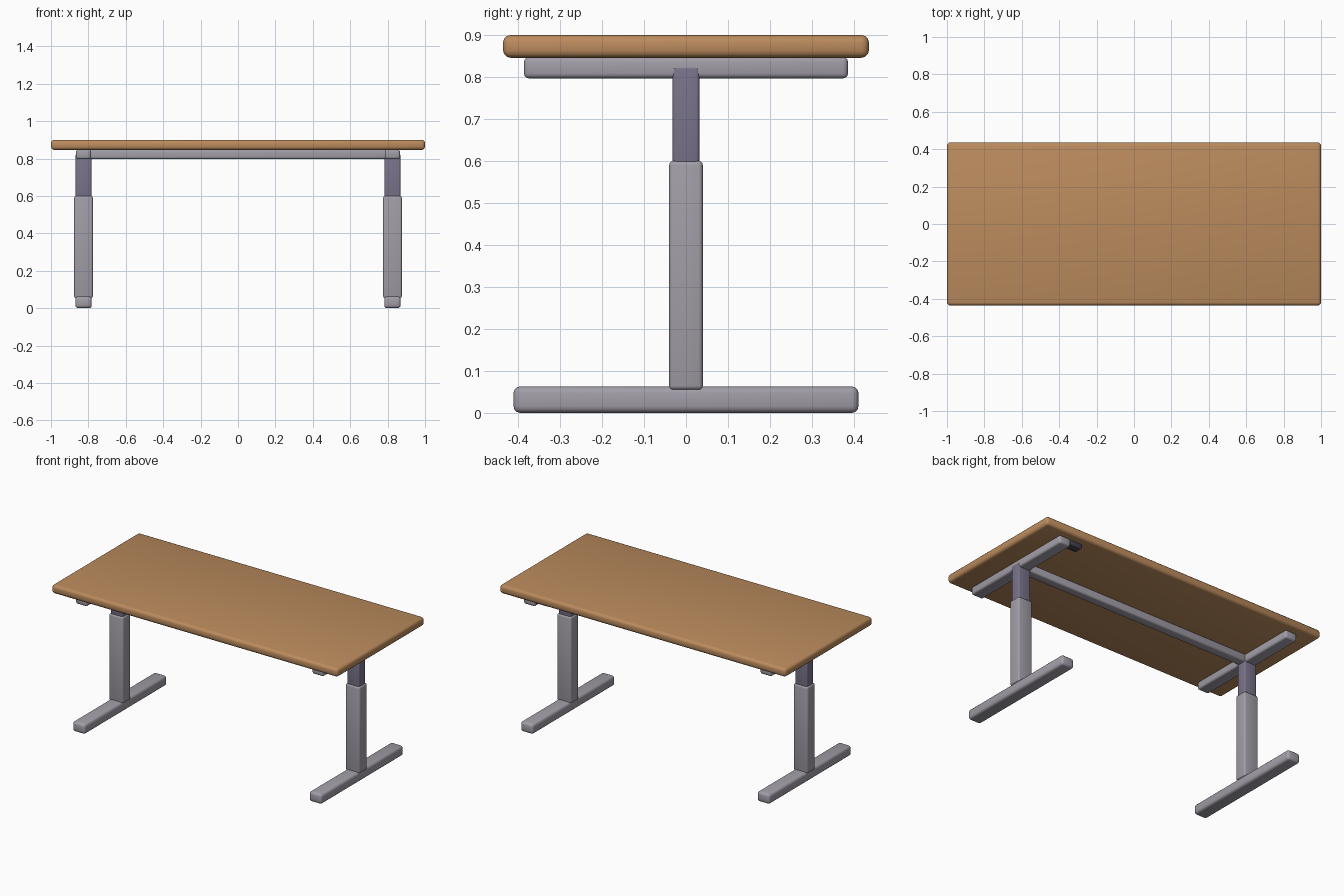
import bpy

if "Cube" in bpy.data.objects:
    bpy.data.objects.remove(bpy.data.objects["Cube"])


def material(name, rgb):
    m = bpy.data.materials.new(name)
    m.diffuse_color = (*rgb, 1)
    m.use_nodes = True
    m.node_tree.nodes["Principled BSDF"].inputs["Base Color"].default_value = m.diffuse_color
    return m


WOOD = material("wood", (0.50, 0.26, 0.11))
STEEL = material("steel", (0.36, 0.34, 0.39))
DARK_STEEL = material("dark_steel", (0.19, 0.17, 0.25))
BLACK = material("black_plastic", (0.06, 0.06, 0.08))


def box(name, lo, hi, bevel, mat, segments=3):
    """Rounded box between two corners."""
    center = [(a + b) / 2 for a, b in zip(lo, hi)]
    bpy.ops.mesh.primitive_cube_add(size=1, location=center)
    ob = bpy.context.object
    ob.name = name
    ob.scale = [b - a for a, b in zip(lo, hi)]
    bpy.ops.object.transform_apply(location=False, rotation=False, scale=True)
    mod = ob.modifiers.new("round", 'BEVEL')
    mod.width = bevel
    mod.segments = segments
    bpy.ops.object.modifier_apply(modifier=mod.name)
    bpy.ops.object.shade_smooth_by_angle()
    ob.data.materials.append(mat)
    return ob


# Table top
box("table_top", (-1, -0.436, 0.846), (1, 0.436, 0.9), 0.018, WOOD)

# Telescoping leg frames, left and right
LEG_X = 0.826
for side, x in (("left", -LEG_X), ("right", LEG_X)):
    def part(name, hx, hy, z0, z1, bevel, mat):
        box(f"{side}_{name}", (x - hx, -hy, z0), (x + hx, hy, z1), bevel, mat)

    part("foot", 0.044, 0.411, 0.0, 0.063, 0.016, STEEL)
    part("outer_leg", 0.05, 0.04, 0.055, 0.6, 0.01, STEEL)
    part("inner_leg", 0.042, 0.032, 0.55, 0.825, 0.008, DARK_STEEL)
    part("top_support", 0.04, 0.386, 0.797, 0.848, 0.012, STEEL)

# Crossbar under the top
box("crossbar", (-0.81, -0.03, 0.798), (0.81, 0.03, 0.848), 0.01, STEEL)

# Height control under the rear edge
box("height_control", (0.70, 0.325, 0.818), (0.80, 0.38, 0.848), 0.006, BLACK)
